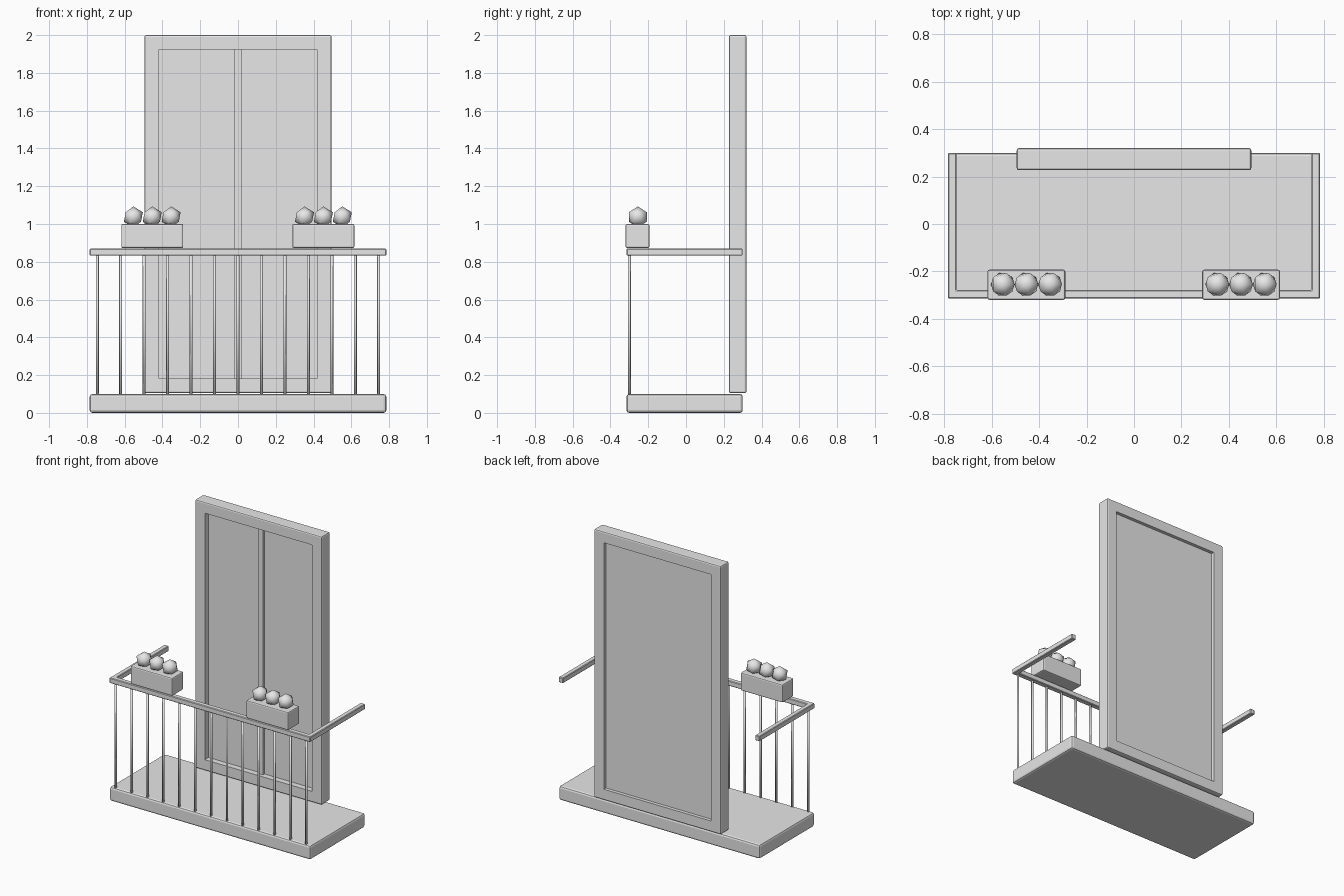
import bpy, bmesh
from mathutils import Matrix, Vector

cube = bpy.data.objects.get("Cube")
if cube:
    bpy.data.objects.remove(cube, do_unlink=True)

# Single plain grey material
grey = bpy.data.materials.new("plain_grey")
grey.use_nodes = True
colour = (0.8, 0.8, 0.8, 1)
grey.diffuse_color = colour
grey.node_tree.nodes["Principled BSDF"].inputs["Base Color"].default_value = colour


def finish(name, bm, smooth=False):
    bmesh.ops.recalc_face_normals(bm, faces=bm.faces)
    mesh = bpy.data.meshes.new(name)
    for face in bm.faces:
        face.smooth = smooth
    bm.to_mesh(mesh)
    bm.free()
    mesh.materials.append(grey)
    obj = bpy.data.objects.new(name, mesh)
    bpy.context.collection.objects.link(obj)


def box_bm(low, high, bevel=0.0):
    low, high = Vector(low), Vector(high)
    bm = bmesh.new()
    place = Matrix.Translation((low + high) / 2) @ Matrix.Diagonal((high - low).to_4d())
    bmesh.ops.create_cube(bm, size=1, matrix=place)
    if bevel:
        bmesh.ops.bevel(bm, geom=bm.edges[:], offset=bevel, segments=2,
                        profile=0.5, affect='EDGES')
    return bm


def box(name, low, high, bevel=0.0):
    finish(name, box_bm(low, high, bevel))


# Floor slab
box("floor_slab", (-0.785, -0.315, 0), (0.785, 0.3, 0.1), 0.014)

# Door frame with recessed panels on both sides
bm = box_bm((-0.495, 0.227, 0.105), (0.495, 0.32, 2), 0.009)
bm.normal_update()
for direction, depth in ((-1, 0.042), (1, 0.024)):
    face = max(bm.faces, key=lambda f: f.normal.y * direction * f.calc_area())
    bmesh.ops.inset_region(bm, faces=[face], thickness=0.068, use_even_offset=True)
    pushed = bmesh.ops.extrude_discrete_faces(bm, faces=[face])["faces"][0]
    bmesh.ops.translate(bm, verts=pushed.verts[:], vec=(0, -direction * depth, 0))
    bm.normal_update()
finish("door_frame", bm)
box("door_mullion", (-0.019, 0.252, 0.182), (0.019, 0.275, 1.923))

# Handrail, a U-shaped profile extruded upward
right_half = [(-0.75, -0.278), (-0.75, 0.3), (-0.785, 0.3), (-0.785, -0.315)]
outline = right_half + [(-x, y) for x, y in reversed(right_half)]
bm = bmesh.new()
base = bm.faces.new([bm.verts.new((x, y, 0.833)) for x, y in outline])
top = bmesh.ops.extrude_face_region(bm, geom=[base], use_keep_orig=True)["geom"]
bmesh.ops.translate(bm, verts=[v for v in top if isinstance(v, bmesh.types.BMVert)],
                    vec=(0, 0, 0.037))
bmesh.ops.recalc_face_normals(bm, faces=bm.faces)
bmesh.ops.bevel(bm, geom=bm.edges[:], offset=0.004, segments=1, affect='EDGES')
finish("handrail", bm)

# Balusters
count = 13
for i in range(count):
    x = -0.745 + 1.49 * i / (count - 1)
    bm = bmesh.new()
    bmesh.ops.create_cone(bm, cap_ends=True, segments=8, radius1=0.008, radius2=0.008,
                          depth=0.75, matrix=Matrix.Translation((x, -0.3, 0.467)))
    finish(f"baluster_{i + 1}", bm, True)

# Flower boxes, each with three blossoms
for side, centre in (("right", -0.454), ("left", 0.452)):
    box(f"{side}_flower_box", (centre - 0.164, -0.32, 0.873),
        (centre + 0.164, -0.193, 1), 0.008)
    for i in range(3):
        bm = bmesh.new()
        spot = Matrix.Translation((centre + 0.1 * (i - 1), -0.255, 1.037))
        bmesh.ops.create_icosphere(bm, subdivisions=1, radius=0.056, matrix=spot)
        finish(f"{side}_blossom_{i + 1}", bm, True)
